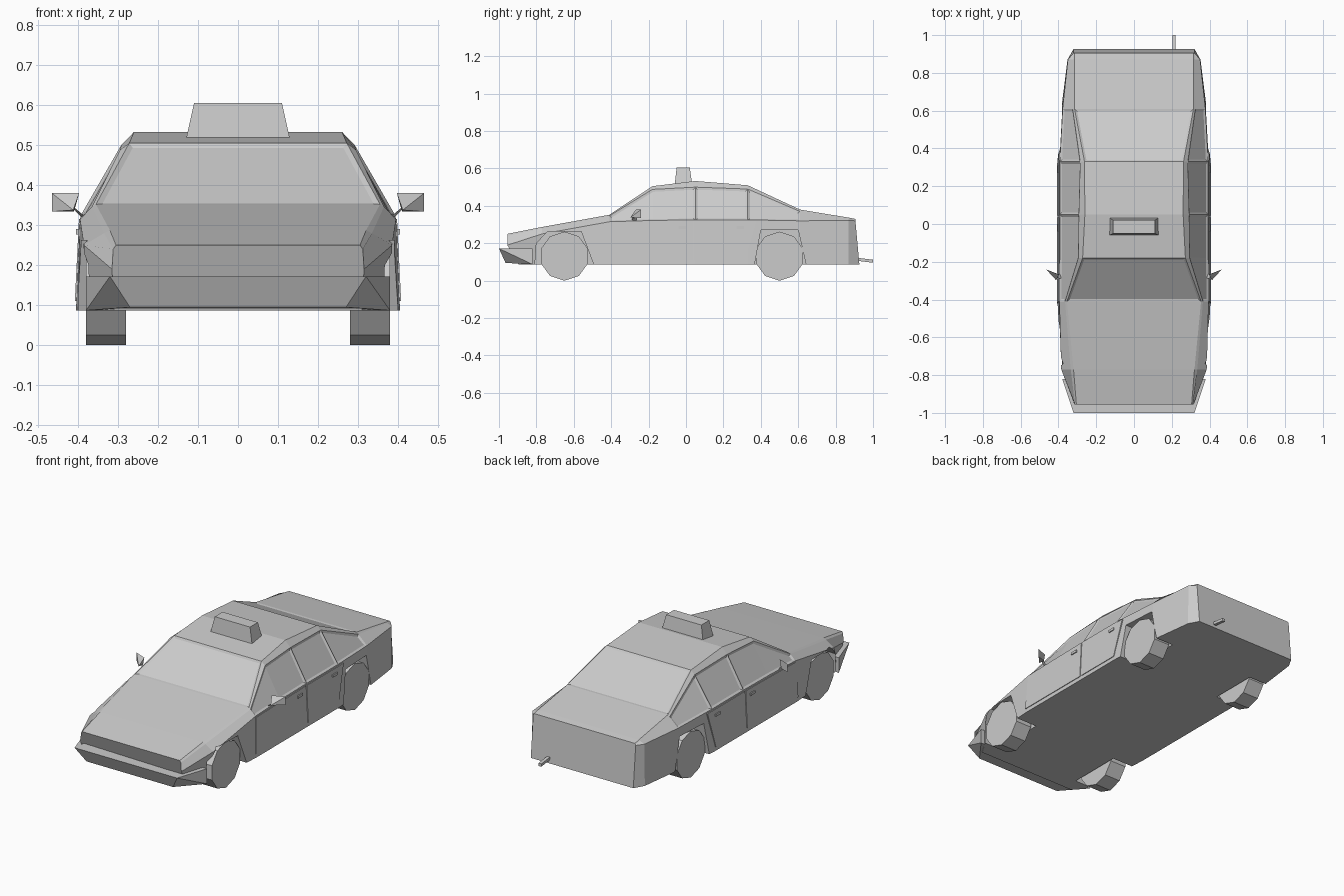
import bpy
import bmesh
import math
from mathutils import Matrix, Vector

default_cube = bpy.data.objects.get("Cube")
if default_cube:
    bpy.data.objects.remove(default_cube, do_unlink=True)

# Single flat colour
GREY = (0.6, 0.6, 0.6, 1.0)
paint = bpy.data.materials.new("plain grey")
paint.use_nodes = True
paint.diffuse_color = GREY
paint.node_tree.nodes["Principled BSDF"].inputs["Base Color"].default_value = GREY

FLOOR_Z = 0.087
SIDES = ((1, "left"), (-1, "right"))


def finish(bm, name):
    """Turn a bmesh into a flat shaded object."""
    bmesh.ops.recalc_face_normals(bm, faces=bm.faces[:])
    mesh = bpy.data.meshes.new(name)
    bm.to_mesh(mesh)
    bm.free()
    mesh.materials.append(paint)
    obj = bpy.data.objects.new(name, mesh)
    bpy.context.collection.objects.link(obj)
    return obj


def hull(name, points):
    """Convex solid around a few corner points."""
    bm = bmesh.new()
    for point in points:
        bm.verts.new(point)
    result = bmesh.ops.convex_hull(bm, input=bm.verts[:])
    loose = set(result["geom_interior"]) | set(result["geom_unused"])
    bmesh.ops.delete(bm, geom=[g for g in loose if isinstance(g, bmesh.types.BMVert)], context="VERTS")
    bmesh.ops.dissolve_limit(bm, angle_limit=math.radians(1), verts=bm.verts[:], edges=bm.edges[:])
    return finish(bm, name)


def box(name, low, high):
    corners = [(x, y, z) for x in (low[0], high[0]) for y in (low[1], high[1]) for z in (low[2], high[2])]
    return hull(name, corners)


def side_prism(name, profile, inner, outer):
    """Extrude a (y, z) profile across x; inner and outer give x at each height."""
    points = [(depth(z), y, z) for depth in (inner, outer) for y, z in profile]
    return hull(name, points)


def both(points):
    return [(side * x, y, z) for side, _ in SIDES for x, y, z in points]


# Body stations: y, floor x, shoulder (x, z), eave (x, z), top (x, z)
stations = [
    (-0.955, 0.31, 0.315, 0.19, 0.312, 0.24, 0.305, 0.25),
    (-0.77, 0.385, 0.385, 0.25, 0.335, 0.28, 0.32, 0.287),
    (-0.41, 0.405, 0.395, 0.315, 0.365, 0.346, 0.355, 0.352),
    (-0.18, 0.405, 0.393, 0.322, 0.295, 0.488, 0.272, 0.505),
    (0.05, 0.405, 0.393, 0.325, 0.292, 0.50, 0.26, 0.533),
    (0.33, 0.405, 0.393, 0.325, 0.285, 0.49, 0.262, 0.51),
    (0.61, 0.385, 0.378, 0.32, 0.325, 0.37, 0.315, 0.38),
    (0.87, 0.352, 0.35, 0.322, 0.322, 0.333, 0.315, 0.337),
    (0.905, 0.32, 0.32, 0.32, 0.318, 0.326, 0.315, 0.33),
]

bm = bmesh.new()
rings = []
for y, floor_x, *upper in stations:
    half = [(floor_x, FLOOR_Z)] + list(zip(upper[::2], upper[1::2]))
    outline = half + [(-x, z) for x, z in reversed(half)]
    rings.append([bm.verts.new((x, y, z)) for x, z in outline])

# Lean the tail outwards and tuck the chin under the nose
for vert in rings[-1]:
    vert.co.y += (0.33 - vert.co.z) * 0.09
for vert in rings[0]:
    if vert.co.z < 0.1:
        vert.co.y += 0.06

panels = {}
count = len(rings[0])
for i in range(len(rings) - 1):
    a, b = rings[i], rings[i + 1]
    for k in range(count):
        n = (k + 1) % count
        panels[i, k] = bm.faces.new((a[k], a[n], b[n], b[k]))
bm.faces.new(rings[0])
bm.faces.new(rings[-1])
bmesh.ops.recalc_face_normals(bm, faces=bm.faces[:])

# Recessed glass: windscreen, rear screen and side windows
glass = [[panels[2, 3]], [panels[5, 3]]]
for strip in (1, 5):
    glass += [[panels[2, strip], panels[3, strip]], [panels[4, strip]], [panels[5, strip]]]
for region in glass:
    bmesh.ops.inset_region(bm, faces=region, thickness=0.012, depth=-0.006, use_even_offset=True)
body = finish(bm, "body")

# Wheel arches cut into the body
arches = {
    "front": [(-0.81, 0.05), (-0.8, 0.2), (-0.74, 0.262), (-0.56, 0.262), (-0.48, 0.05)],
    "rear": [(0.36, 0.05), (0.4, 0.27), (0.6, 0.27), (0.65, 0.05)],
}
for end, profile in arches.items():
    for side, label in SIDES:
        cutter = side_prism("arch_cutter", profile, lambda z: side * 0.27, lambda z: side * 0.5)
        cutter.hide_render = True
        cut = body.modifiers.new("arch", "BOOLEAN")
        cut.operation = "DIFFERENCE"
        cut.solver = "EXACT"
        cut.object = cutter
        bpy.context.view_layer.objects.active = body
        bpy.ops.object.modifier_apply(modifier=cut.name)
        bpy.data.objects.remove(cutter, do_unlink=True)

# Ten sided wheels
RADIUS = 0.131
for end, y in (("front", -0.65), ("rear", 0.5)):
    for side, label in SIDES:
        bm = bmesh.new()
        bmesh.ops.create_cone(bm, cap_ends=True, segments=10, radius1=RADIUS, radius2=RADIUS, depth=0.1)
        lowest = min(bm.verts, key=lambda v: v.co.y).co
        turn = -math.pi / 2 - math.atan2(lowest.y, lowest.x)
        spin = Matrix.Rotation(turn, 4, "Z")
        upright = Matrix(((0, 0, 1, 0), (1, 0, 0, 0), (0, 1, 0, 0), (0, 0, 0, 1)))
        place = Matrix.Translation(Vector((side * 0.33, y, RADIUS)))
        bm.transform(place @ upright @ spin)
        finish(bm, f"{end}_{label}_wheel")

# Wedge shaped front bumper
hull("front_bumper", both([
    (0.32, -1.0, 0.172), (0.27, -0.965, 0.095),
    (0.38, -0.82, 0.172), (0.38, -0.82, FLOOR_Z),
]))

# Doors, handles and mirrors on both sides
door_shapes = {
    "front": [(-0.42, 0.11), (-0.41, 0.308), (0.035, 0.316), (0.035, 0.11)],
    "rear": [(0.045, 0.11), (0.045, 0.316), (0.375, 0.316), (0.315, 0.11)],
}


def skin(z):
    """Half width of the body side at height z."""
    return 0.405 - 0.05 * (z - FLOOR_Z)


for side, label in SIDES:
    for end, shape in door_shapes.items():
        side_prism(f"{end}_{label}_door", shape,
                   lambda z: side * (skin(z) - 0.003), lambda z: side * (skin(z) + 0.004))
    for end, y in (("front", -0.02), ("rear", 0.29)):
        box(f"{end}_{label}_handle", (side * 0.39, y - 0.02, 0.277), (side * 0.405, y + 0.02, 0.291))
    mirror = [(0.397, -0.268, 0.38), (0.465, -0.24, 0.38), (0.465, -0.24, 0.334),
              (0.41, -0.262, 0.334), (0.412, -0.298, 0.338)]
    stem = [(0.38, -0.29, 0.32), (0.39, -0.265, 0.318), (0.41, -0.285, 0.345), (0.415, -0.265, 0.345)]
    hull(f"{label}_mirror", [(side * x, y, z) for x, y, z in mirror])
    hull(f"{label}_mirror_stem", [(side * x, y, z) for x, y, z in stem])

# Tapered roof light
hull("roof_light", both([
    (0.13, -0.06, 0.515), (0.13, 0.033, 0.515),
    (0.11, -0.05, 0.605), (0.11, 0.02, 0.605),
]))

# Exhaust pipe, drooping slightly
hull("exhaust_pipe", [(x, y, z - 0.12 * (y - 0.9)) for x in (0.203, 0.221)
                      for y in (0.88, 1.0) for z in (0.108, 0.124)])
